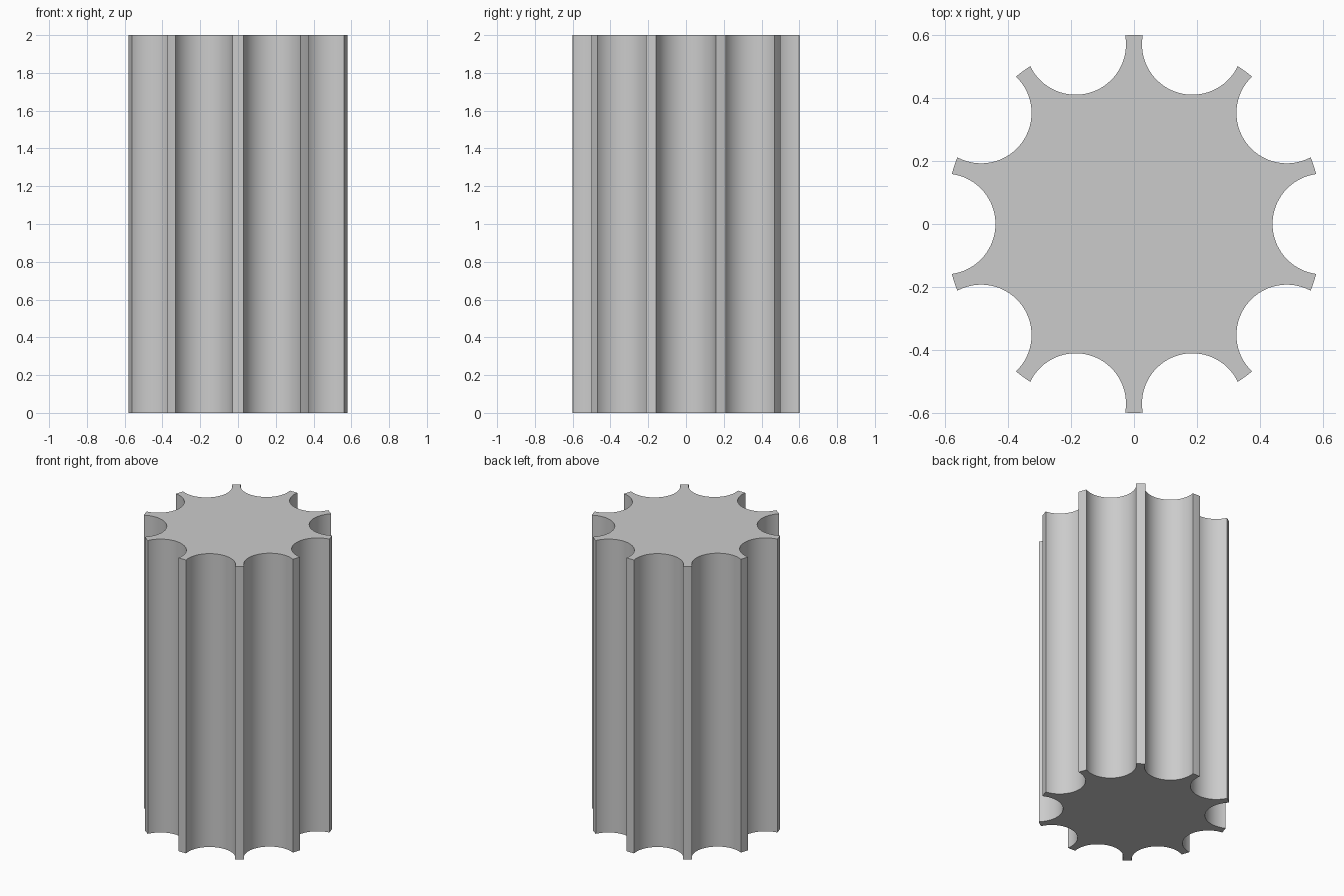
import bpy
import bmesh
from math import acos, cos, sin, tau
from mathutils import Vector

if "Cube" in bpy.data.objects:
    bpy.data.objects.remove(bpy.data.objects["Cube"], do_unlink=True)

HEIGHT = 2.0
RADIUS = 0.6          # outer radius, which also carries the groove centres
GROOVE = 0.16         # groove radius
COUNT = 10
GROOVE_STEPS = 32
TIP_STEPS = 3

# Plain grey material
grey = bpy.data.materials.new("plain grey")
grey.use_nodes = True
colour = (0.6, 0.6, 0.6, 1.0)
grey.diffuse_color = colour
grey.node_tree.nodes["Principled BSDF"].inputs["Base Color"].default_value = colour


def polar(radius, angle):
    return Vector((radius * cos(angle), radius * sin(angle), 0))


# Cross-section: each groove is a concave arc, each rib tip a short outer arc
half_mouth = acos(1 - GROOVE ** 2 / (2 * RADIUS ** 2))
sweep = acos(GROOVE / (2 * RADIUS))
pitch = tau / COUNT
outline = []
for i in range(COUNT):
    middle = i * pitch
    centre = polar(RADIUS, middle)
    for k in range(GROOVE_STEPS + 1):
        turn = sweep * (1 - 2 * k / GROOVE_STEPS)
        outline.append(centre - polar(GROOVE, middle + turn))
    for k in range(1, TIP_STEPS):
        turn = half_mouth + (pitch - 2 * half_mouth) * k / TIP_STEPS
        outline.append(polar(RADIUS, middle + turn))

# Fluted column: extrude the cross-section upwards
bm = bmesh.new()
base = bm.faces.new([bm.verts.new(p) for p in outline])
result = bmesh.ops.extrude_face_region(bm, geom=[base], use_keep_orig=True)
top_verts = [g for g in result["geom"] if isinstance(g, bmesh.types.BMVert)]
bmesh.ops.translate(bm, verts=top_verts, vec=(0, 0, HEIGHT))
bmesh.ops.recalc_face_normals(bm, faces=bm.faces)
mesh = bpy.data.meshes.new("fluted_column")
bm.to_mesh(mesh)
bm.free()
mesh.materials.append(grey)

column = bpy.data.objects.new("fluted_column", mesh)
bpy.context.collection.objects.link(column)
bpy.ops.object.select_all(action="DESELECT")
column.select_set(True)
bpy.context.view_layer.objects.active = column
bpy.ops.object.shade_smooth_by_angle(angle=0.5)
